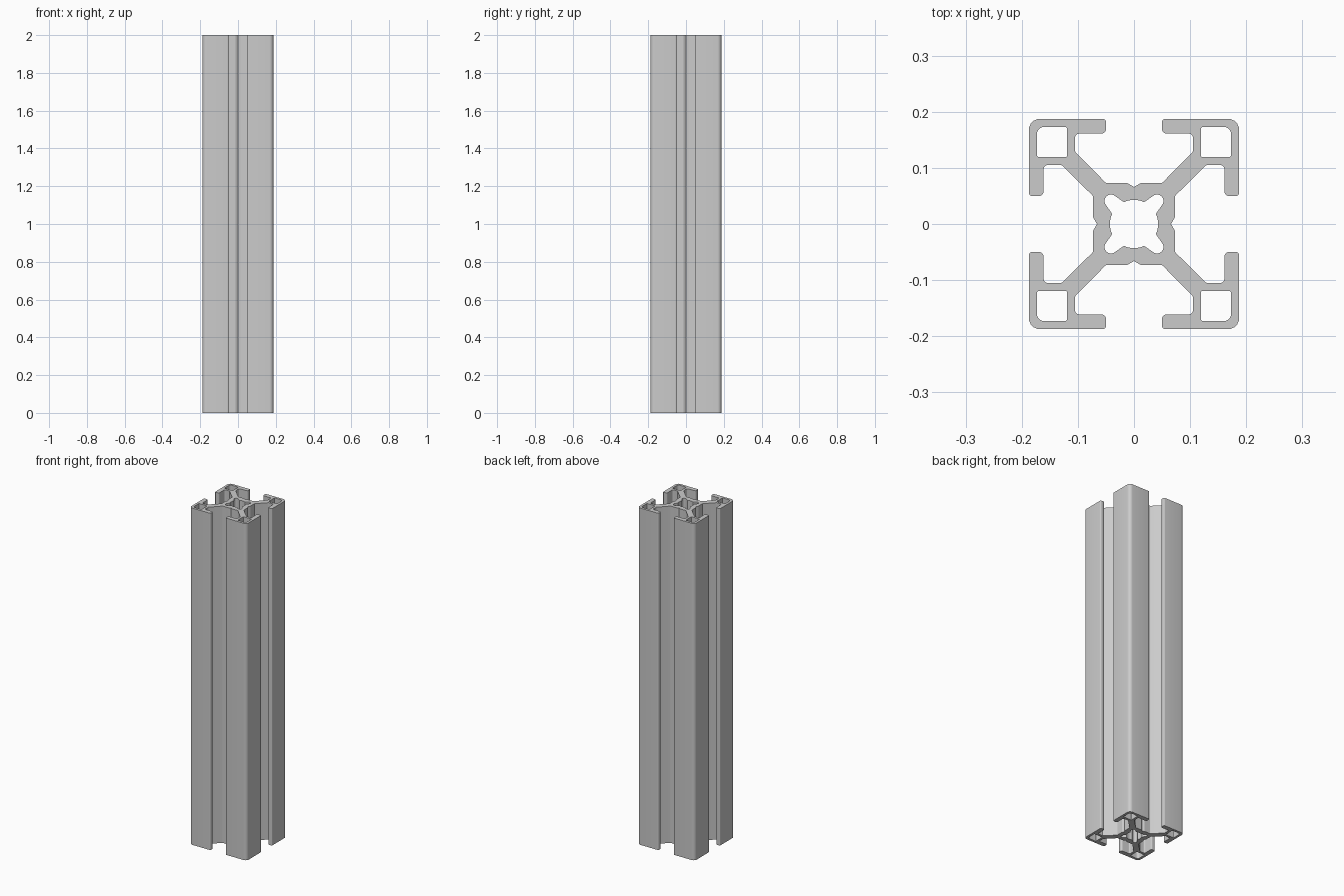
import bpy
import bmesh
from math import cos, sin, radians, atan2
from mathutils import Vector

if "Cube" in bpy.data.objects:
    bpy.data.objects.remove(bpy.data.objects["Cube"])

HEIGHT = 2.0
HALF = 0.1875      # half width of the section
SLOT = 0.05        # half width of the slot mouth
LIP = 0.161        # inner face of the lips
WEB = 0.105        # inner wall of the corner boxes
CORE = 0.073       # half width of the core


def rounded(points, steps=5):
    """Closed outline from (x, y, fillet radius) corners."""
    out = []
    for i, (x, y, r) in enumerate(points):
        p = Vector((x, y))
        if r == 0:
            out.append(p)
            continue
        a = (Vector(points[i - 1][:2]) - p).normalized()
        b = (Vector(points[(i + 1) % len(points)][:2]) - p).normalized()
        half = a.angle(b) / 2
        centre = p + (a + b).normalized() * (r / sin(half))
        reach = r * cos(half) / sin(half)
        start, end = p + a * reach - centre, p + b * reach - centre
        for k in range(steps + 1):
            d = start.lerp(end, k / steps)
            out.append(centre + d.normalized() * r)
    return out


def four_turns(quarter):
    """Repeat a clockwise quarter outline around the centre."""
    out, part = [], list(quarter)
    for _ in range(4):
        out += part
        part = [(p[1], -p[0], *p[2:]) for p in part]
    return out


# Outer outline: one eighth, mirrored over the diagonal, then turned
eighth = [(0.012, CORE, 0), (SLOT, CORE, 0.004), (WEB, 0.129, 0.004),
          (WEB, LIP, 0.007), (SLOT, LIP, 0.008), (SLOT, HALF, 0.006)]
mirrored = [(y, x, r) for x, y, r in reversed(eighth)]
quarter = [(0, 0.066, 0)] + eighth + [(HALF, HALF, 0.02)] + mirrored
outlines = [rounded(four_turns(quarter))]

# Square hollows in the corner boxes
for sx in (-1, 1):
    for sy in (-1, 1):
        lo, hi = 0.119, 0.173
        outlines.append(rounded([(sx * lo, sy * lo, 0.004), (sx * hi, sy * lo, 0.004),
                                 (sx * hi, sy * hi, 0.013), (sx * lo, sy * hi, 0.004)]))

# Centre bore: shallow arcs joined by four round lobes
bore_r, lobe_at, lobe_r = 0.043, 0.041, 0.0115
bore = []
for k in range(9):
    a = radians(115 - 50 * k / 8)
    bore.append((bore_r * cos(a), bore_r * sin(a)))
for k in range(13):
    a = radians(127 - 164 * k / 12)
    bore.append((lobe_at + lobe_r * cos(a), lobe_at + lobe_r * sin(a)))
outlines.append([Vector(p) for p in four_turns(bore)])

# Filled section extruded to full height
curve = bpy.data.curves.new("section", "CURVE")
curve.dimensions = "2D"
curve.fill_mode = "BOTH"
curve.extrude = HEIGHT / 2
for outline in outlines:
    spline = curve.splines.new("POLY")
    spline.points.add(len(outline) - 1)
    for point, co in zip(spline.points, outline):
        point.co = (co[0], co[1], 0, 1)
    spline.use_cyclic_u = True
section = bpy.data.objects.new("section", curve)
bpy.context.collection.objects.link(section)
bpy.context.view_layer.update()
graph = bpy.context.evaluated_depsgraph_get()
mesh = bpy.data.meshes.new_from_object(section.evaluated_get(graph))
bpy.data.objects.remove(section)

# Weld the caps to the walls and stand the bar on the ground
bm = bmesh.new()
bm.from_mesh(mesh)
bmesh.ops.remove_doubles(bm, verts=bm.verts, dist=0.00005)
bmesh.ops.recalc_face_normals(bm, faces=bm.faces)
bmesh.ops.translate(bm, verts=bm.verts, vec=(0, 0, HEIGHT / 2))
bm.to_mesh(mesh)
bm.free()

mesh.name = "slotted_bar"
bar = bpy.data.objects.new("slotted_bar", mesh)
bpy.context.collection.objects.link(bar)

# Aluminium grey
grey = bpy.data.materials.new("aluminium_grey")
grey.use_nodes = True
colour = (0.6, 0.6, 0.6, 1)
grey.diffuse_color = colour
grey.node_tree.nodes["Principled BSDF"].inputs["Base Color"].default_value = colour
mesh.materials.clear()
mesh.materials.append(grey)

bpy.ops.object.select_all(action="DESELECT")
bar.select_set(True)
bpy.context.view_layer.objects.active = bar
bpy.ops.object.shade_smooth_by_angle(angle=radians(30))
